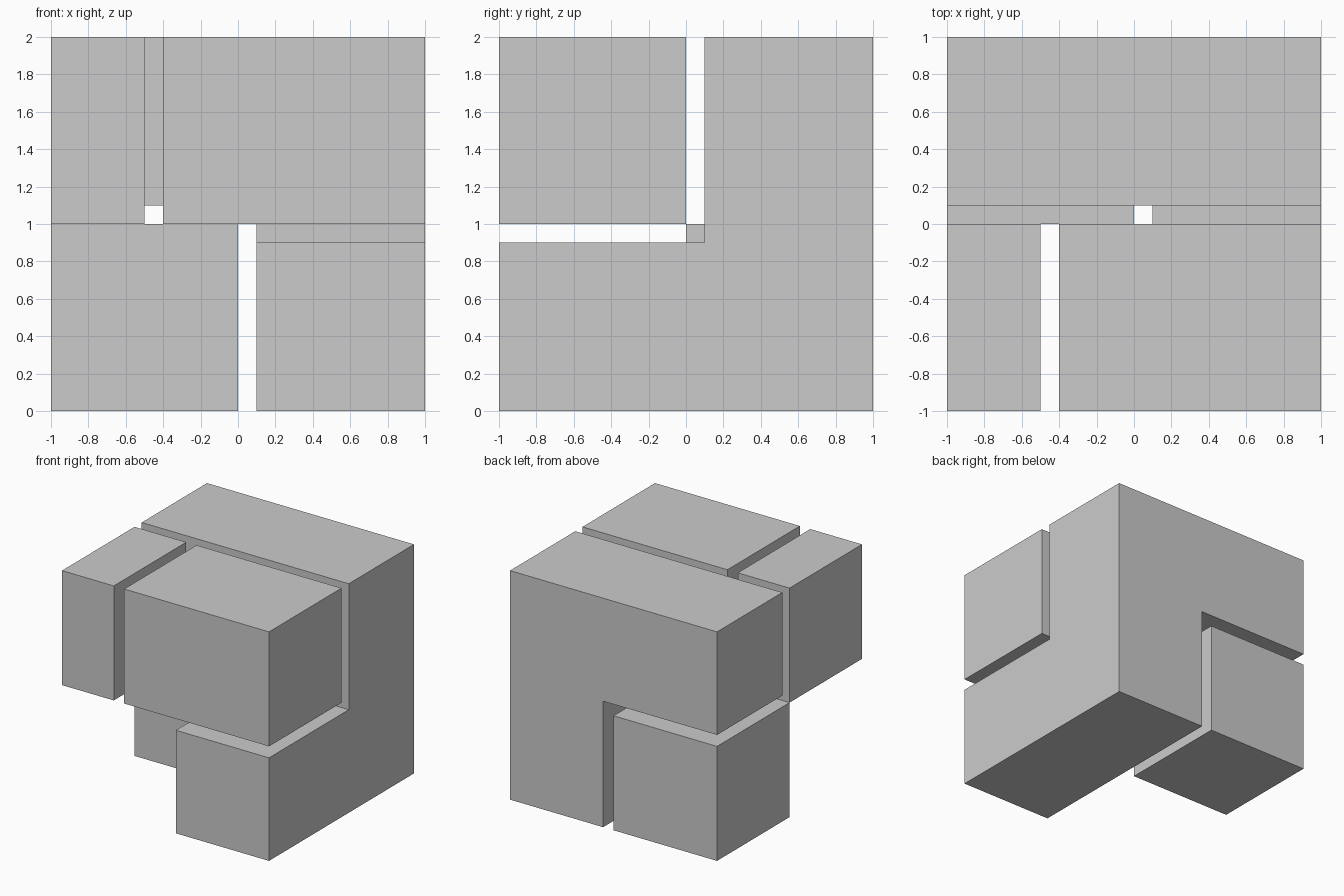
import bpy

if "Cube" in bpy.data.objects:
    bpy.data.objects.remove(bpy.data.objects["Cube"])

GAP = 0.1


def box(name, lo, hi):
    """Axis-aligned box between two corners."""
    size = [b - a for a, b in zip(lo, hi)]
    mid = [(a + b) / 2 for a, b in zip(lo, hi)]
    bpy.ops.mesh.primitive_cube_add(size=1)
    ob = bpy.context.object
    ob.name = ob.data.name = name
    for v in ob.data.vertices:
        v.co = [c * s + m for c, s, m in zip(v.co, size, mid)]
    return ob


def cut(target, lo, hi):
    """Subtract a box from the target and discard the cutter."""
    cutter = box("cutter", lo, hi)
    cutter.hide_render = True
    mod = target.modifiers.new("cut", 'BOOLEAN')
    mod.operation, mod.solver, mod.object = 'DIFFERENCE', 'EXACT', cutter
    bpy.context.view_layer.objects.active = target
    bpy.ops.object.modifier_apply(modifier=mod.name)
    bpy.data.objects.remove(cutter, do_unlink=True)


# Large interlocking piece: full cube with two perpendicular notches
frame = box("interlocking_frame", (-1, -1, 0), (1, 1, 2))
cut(frame, (-1.5, -1.5, 1 - GAP), (1.5, GAP, 2.5))   # upper front
cut(frame, (-1.5, -1.5, -0.5), (GAP, 1.5, 1 + GAP))  # lower left

# Loose blocks sitting in the notches
box("upper_front_left_block", (-1, -1, 1), (-0.5, 0, 2))
box("upper_front_right_block", (-0.5 + GAP, -1, 1), (1, 0, 2))
box("lower_back_left_block", (-1, 0, 0), (0, 1, 1))
